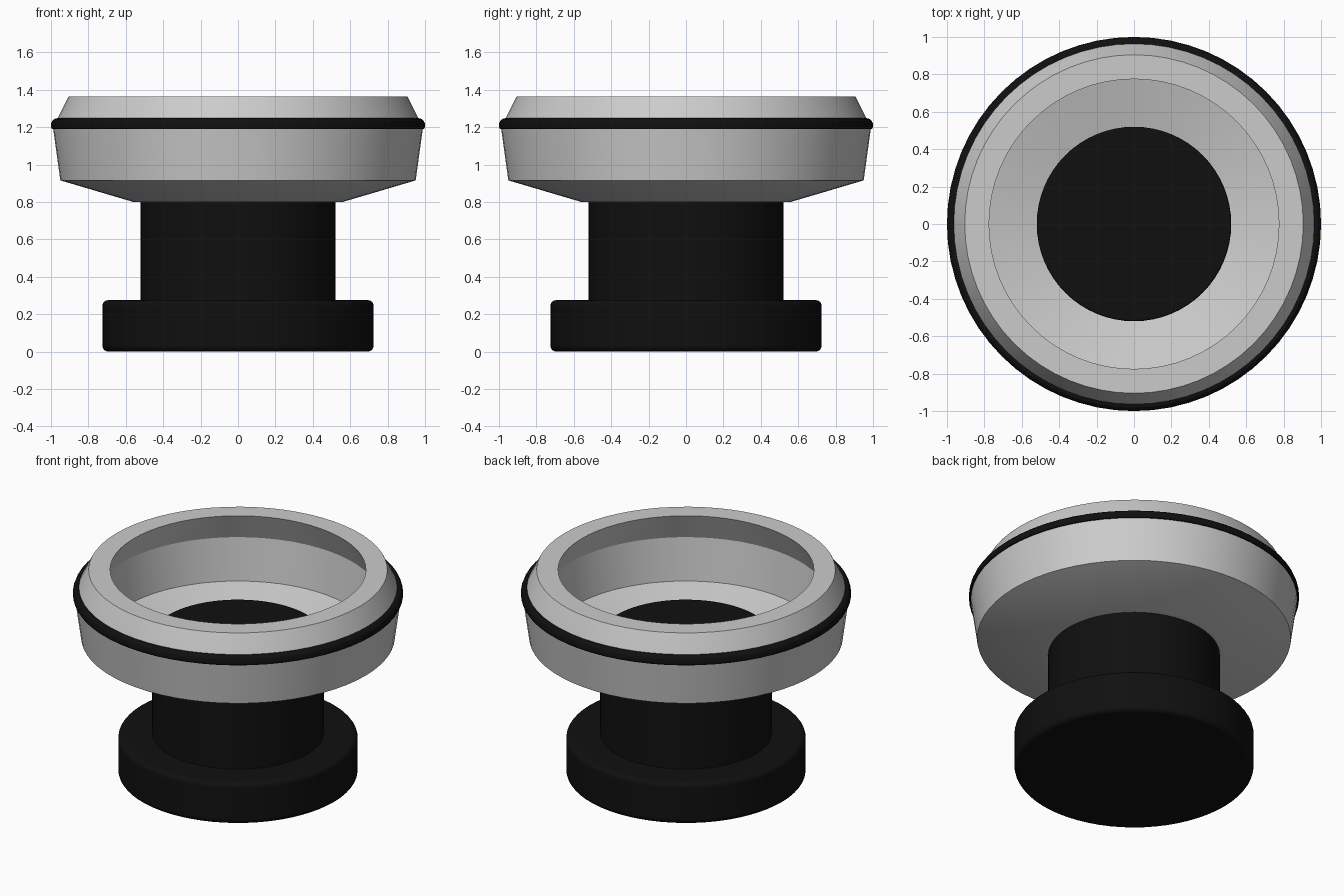
import bpy, bmesh, math

if "Cube" in bpy.data.objects:
    bpy.data.objects.remove(bpy.data.objects["Cube"])

SEGMENTS = 64


def material(name, value):
    mat = bpy.data.materials.new(name)
    mat.use_nodes = True
    colour = (value, value, value, 1)
    mat.diffuse_color = colour
    mat.node_tree.nodes["Principled BSDF"].inputs["Base Color"].default_value = colour
    return mat


def finish(obj, mat):
    obj.data.materials.append(mat)
    bpy.ops.object.select_all(action="DESELECT")
    obj.select_set(True)
    bpy.context.view_layer.objects.active = obj
    bpy.ops.object.shade_smooth_by_angle(angle=math.radians(25))


def lathe(name, profile, mat):
    """Revolve a closed (radius, height) outline about the z axis."""
    bm = bmesh.new()
    verts = [bm.verts.new((r, 0, z)) for r, z in profile]
    edges = [bm.edges.new((a, b)) for a, b in zip(verts, verts[1:] + verts[:1])]
    bmesh.ops.spin(bm, geom=verts + edges, cent=(0, 0, 0), axis=(0, 0, 1),
                   angle=math.tau, steps=SEGMENTS, use_duplicate=False)
    bmesh.ops.remove_doubles(bm, verts=bm.verts, dist=0.0001)
    bmesh.ops.recalc_face_normals(bm, faces=bm.faces)
    mesh = bpy.data.meshes.new(name)
    bm.to_mesh(mesh)
    bm.free()
    obj = bpy.data.objects.new(name, mesh)
    bpy.context.collection.objects.link(obj)
    finish(obj, mat)


def disc(name, radius, bottom, top, bevel, mat):
    """Upright cylinder with rounded rims."""
    bpy.ops.mesh.primitive_cylinder_add(vertices=SEGMENTS, radius=radius, depth=top - bottom,
                                        location=(0, 0, (bottom + top) / 2))
    obj = bpy.context.object
    obj.name = name
    mod = obj.modifiers.new("rounded_rims", "BEVEL")
    mod.width = bevel
    mod.segments = 4
    mod.limit_method = "ANGLE"
    mod.angle_limit = math.radians(40)
    finish(obj, mat)


black = material("black_rubber", 0.005)
grey = material("light_grey_metal", 0.6)

# Foot and stem
disc("foot", 0.725, 0, 0.275, 0.03, black)
disc("stem", 0.52, 0.25, 0.927, 0.01, black)

# Hollow bowl: outside from the bottom up, then the undercut inside down
lathe("bowl", [(0.5, 0.8), (0.56, 0.8), (0.95, 0.915), (0.988, 1.19), (0.965, 1.245),
               (0.905, 1.365), (0.775, 1.365), (0.855, 1.185), (0.82, 0.908), (0.5, 0.82)], grey)

# Rubber band around the widest part
lathe("rubber_band", [(0.95, 1.19), (0.995, 1.19), (1, 1.2), (1, 1.217), (0.994, 1.233),
                      (0.982, 1.244), (0.966, 1.248), (0.95, 1.248)], black)
